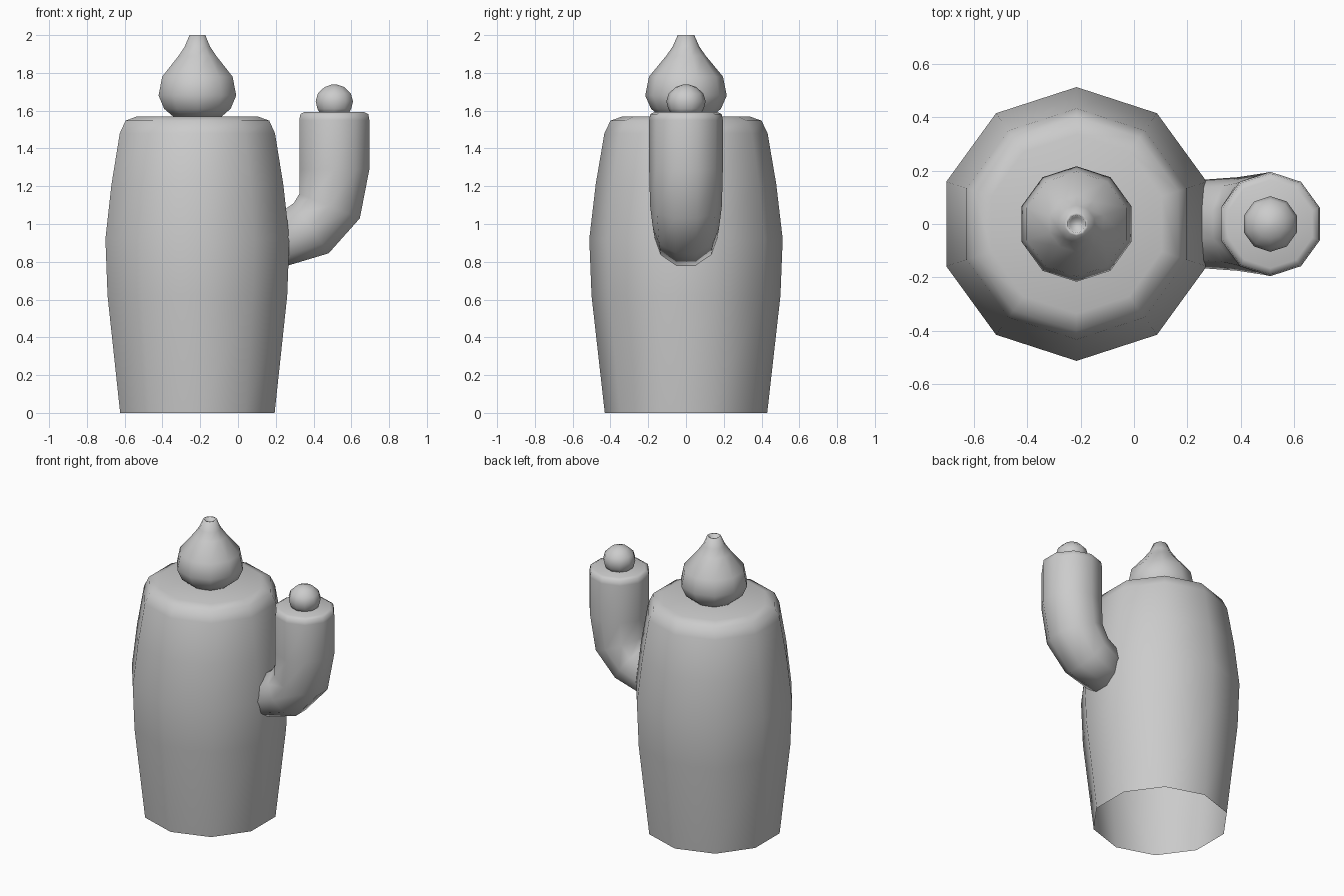
import bpy
import bmesh
from math import cos, sin, pi
from mathutils import Vector

cube = bpy.data.objects.get("Cube")
if cube:
    bpy.data.objects.remove(cube, do_unlink=True)

SIDES = 10
FLAT = cos(pi / SIDES)  # flat-side to corner ratio of the ten-sided section

grey = bpy.data.materials.new("plain grey")
grey.use_nodes = True
colour = (0.6, 0.6, 0.6, 1)
grey.diffuse_color = colour
grey.node_tree.nodes["Principled BSDF"].inputs["Base Color"].default_value = colour


def loft(name, rings, cap_start=False, cap_end=True):
    """Skin ten-sided rings, each given as (centre, half axis in xz, half width in y)."""
    bm = bmesh.new()
    loops = []
    for centre, axis, width in rings:
        loop = []
        for i in range(SIDES):
            a = pi / 2 + 2 * pi * i / SIDES
            loop.append(bm.verts.new(centre + axis * cos(a) + Vector((0, width * sin(a), 0))))
        loops.append(loop)
    for low, high in zip(loops, loops[1:]):
        for i in range(SIDES):
            j = (i + 1) % SIDES
            bm.faces.new((low[i], low[j], high[j], high[i]))
    if cap_start:
        bm.faces.new(loops[0][::-1])
    if cap_end:
        bm.faces.new(loops[-1])
    for face in bm.faces:
        face.smooth = True
    mesh = bpy.data.meshes.new(name)
    bm.to_mesh(mesh)
    bm.free()
    mesh.materials.append(grey)
    obj = bpy.data.objects.new(name, mesh)
    bpy.context.collection.objects.link(obj)
    return obj


def turned(x, profile):
    """Rings of an upright turned shape from (radius, height) pairs."""
    return [(Vector((x, 0, z)), Vector((r, 0, 0)), r) for r, z in profile]


def bent(inner, outer, width):
    """Ring spanning an inner and an outer (x, z) point of a bent tube."""
    p, q = Vector((inner[0], 0, inner[1])), Vector((outer[0], 0, outer[1]))
    return ((p + q) / 2, (q - p) / (2 * FLAT), width)


TRUNK_X, ARM_X = -0.215, 0.51

# Barrel trunk, open underneath
loft("trunk", turned(TRUNK_X, [
    (0.43, 0), (0.5, 0.62), (0.512, 0.92), (0.478, 1.21),
    (0.432, 1.48), (0.4, 1.547), (0.335, 1.57)]))

# Pointed flower bud with a sunken tip
loft("top_bud", turned(TRUNK_X, [
    (0.13, 1.565), (0.185, 1.61), (0.216, 1.68), (0.196, 1.78),
    (0.105, 1.89), (0.07, 1.94), (0.044, 2.0), (0.034, 2.0), (0.026, 1.97)]), cap_start=True)

# Arm growing out of the trunk and bending upwards
elbow = [
    bent((0.18, 1.03), (0.18, 0.755), 0.16),
    bent((0.295, 1.11), (0.48, 0.845), 0.175),
    bent((0.325, 1.16), (0.645, 1.03), 0.19),
]
upright = turned(ARM_X, [(0.195, 1.29), (0.195, 1.55), (0.189, 1.582), (0.165, 1.593)])
loft("arm", elbow + upright, cap_start=True)

# Small round bud on the arm
loft("arm_bud", turned(ARM_X, [
    (0.08, 1.585), (0.094, 1.61), (0.104, 1.65), (0.092, 1.69),
    (0.055, 1.725), (0.015, 1.738)]), cap_start=True)
